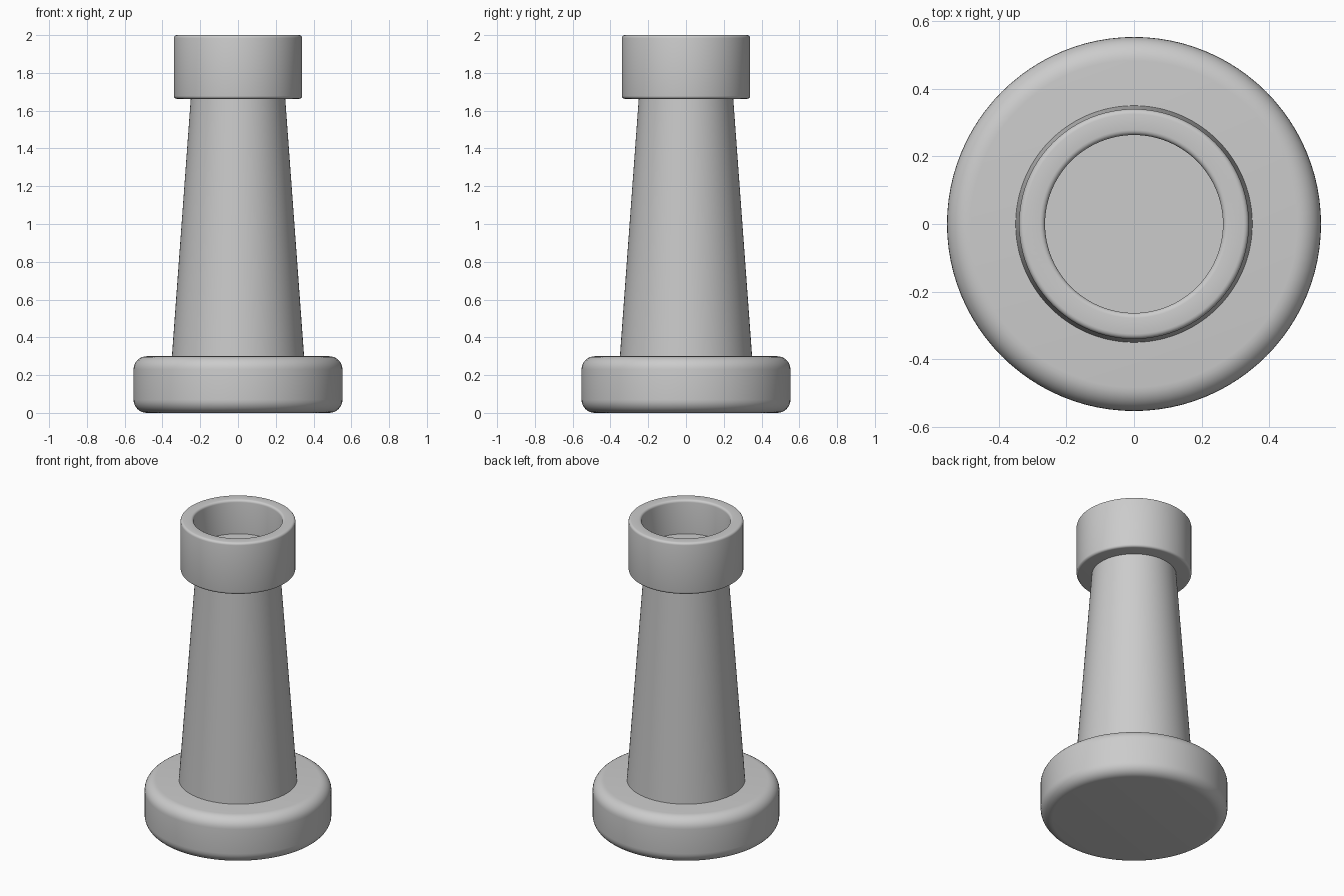
import bpy
import math

cube = bpy.data.objects.get("Cube")
if cube:
    bpy.data.objects.remove(cube, do_unlink=True)

SIDES = 96

grey = bpy.data.materials.new("light_grey")
grey.use_nodes = True
colour = (0.6, 0.6, 0.6, 1)
grey.diffuse_color = colour
grey.node_tree.nodes["Principled BSDF"].inputs["Base Color"].default_value = colour


def rounded(r, z, radius, start, steps):
    """Quarter-circle of profile points round a centre, turning anticlockwise."""
    angles = [math.radians(start + 90 * i / steps) for i in range(steps + 1)]
    return [(r + radius * math.cos(a), z + radius * math.sin(a)) for a in angles]


def lathe(name, profile):
    """Spin a (radius, height) profile round z and close both ends."""
    verts, faces = [], []
    for r, z in profile:
        for i in range(SIDES):
            a = math.tau * i / SIDES
            verts.append((r * math.cos(a), r * math.sin(a), z))
    for ring in range(len(profile) - 1):
        low, high = ring * SIDES, (ring + 1) * SIDES
        for i in range(SIDES):
            j = (i + 1) % SIDES
            faces.append((low + i, low + j, high + j, high + i))
    faces.append(tuple(reversed(range(SIDES))))
    faces.append(tuple(range(len(verts) - SIDES, len(verts))))
    mesh = bpy.data.meshes.new(name)
    mesh.from_pydata(verts, [], faces)
    mesh.materials.append(grey)
    obj = bpy.data.objects.new(name, mesh)
    bpy.context.collection.objects.link(obj)
    bpy.ops.object.select_all(action="DESELECT")
    obj.select_set(True)
    bpy.context.view_layer.objects.active = obj
    bpy.ops.object.shade_smooth_by_angle(angle=math.radians(35))
    return obj


# Thick round foot with soft edges
soft = 0.07
lathe("base", rounded(0.553 - soft, soft, soft, -90, 8)
      + rounded(0.553 - soft, 0.30 - soft, soft, 0, 8))

# Tapered column, ending inside the cup floor
lathe("column", [(0.35, 0.28), (0.35, 0.30), (0.25, 1.665), (0.25, 1.70)])

# Open cup with a small rounded rim and a flat floor
edge = 0.015
lathe("top_cup", rounded(0.34 - edge, 1.663 + edge, edge, -90, 4)
      + rounded(0.34 - edge, 2 - edge, edge, 0, 4)
      + rounded(0.263 + edge, 2 - edge, edge, 90, 4)
      + [(0.263, 1.78)])
